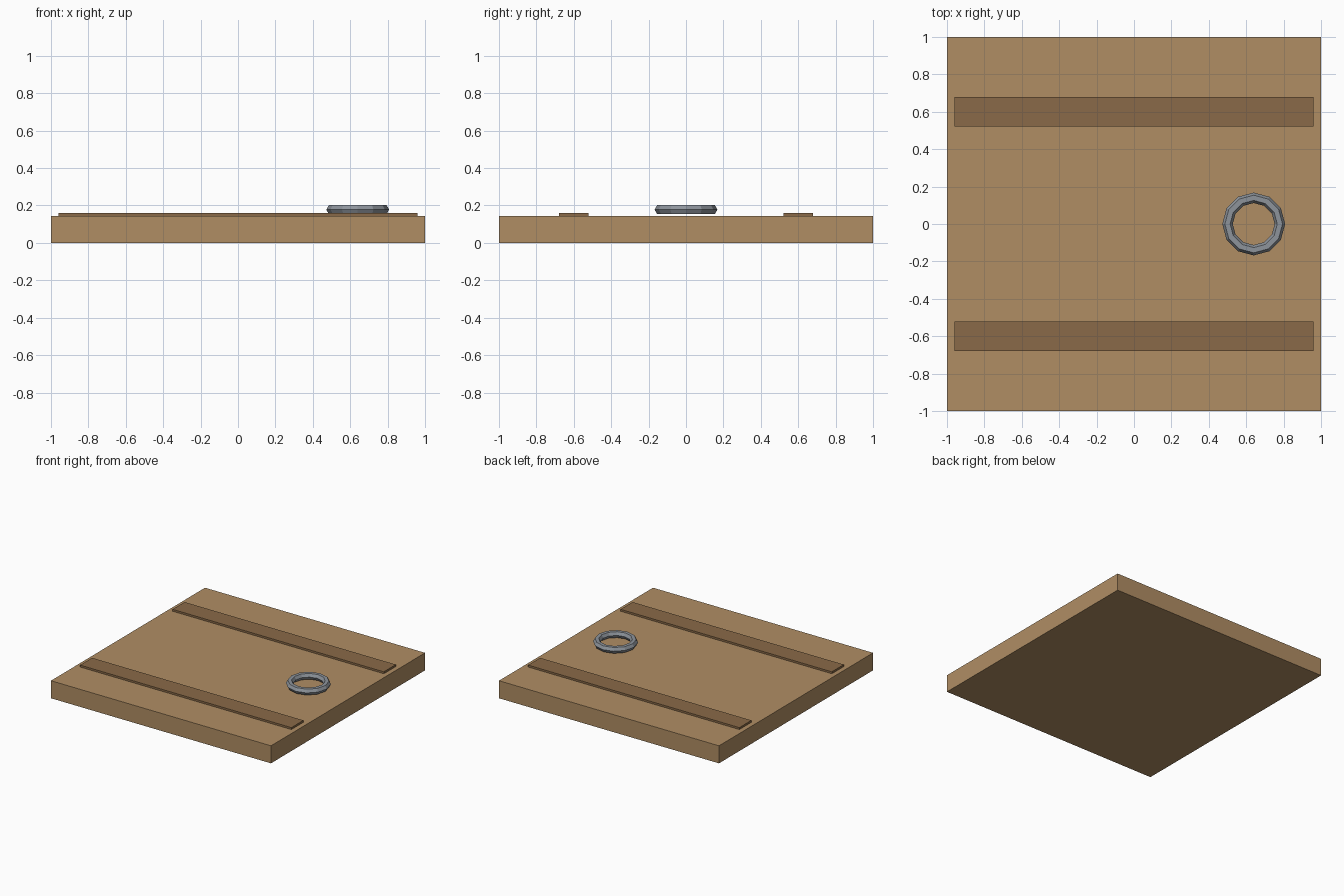
import bpy, bmesh, math
from mathutils import Vector

if "Cube" in bpy.data.objects:
    bpy.data.objects.remove(bpy.data.objects["Cube"])


def material(name, color):
    m = bpy.data.materials.new(name)
    m.diffuse_color = (*color, 1)
    m.use_nodes = True
    m.node_tree.nodes["Principled BSDF"].inputs["Base Color"].default_value = m.diffuse_color
    return m


WOOD = material("light wood", (0.434, 0.270, 0.127))
DARK = material("dark wood", (0.254, 0.144, 0.065))
METAL = material("grey metal", (0.270, 0.296, 0.330))


def finish(name, bm, mat):
    bmesh.ops.recalc_face_normals(bm, faces=bm.faces)
    mesh = bpy.data.meshes.new(name)
    bm.to_mesh(mesh)
    bm.free()
    mesh.materials.append(mat)
    obj = bpy.data.objects.new(name, mesh)
    bpy.context.collection.objects.link(obj)
    return obj


def box(name, low, high, mat):
    low, high = Vector(low), Vector(high)
    bm = bmesh.new()
    bmesh.ops.create_cube(bm, size=1)
    bmesh.ops.scale(bm, vec=high - low, verts=bm.verts)
    bmesh.ops.translate(bm, vec=(low + high) / 2, verts=bm.verts)
    return finish(name, bm, mat)


def ring(name, center, major, minor, sides, section, mat):
    bm = bmesh.new()
    loops = []
    for i in range(sides):
        a = math.tau * i / sides
        loop = []
        for j in range(section):
            b = math.tau * j / section
            r = major + minor * math.cos(b)
            p = Vector((r * math.cos(a), r * math.sin(a), minor * math.sin(b)))
            loop.append(bm.verts.new(p + Vector(center)))
        loops.append(loop)
    for i in range(sides):
        p, q = loops[i], loops[(i + 1) % sides]
        for j in range(section):
            k = (j + 1) % section
            bm.faces.new((p[j], q[j], q[k], p[k]))
    return finish(name, bm, mat)


# Main wooden slab
box("hatch_panel", (-1, -1, 0), (1, 1, 0.144), WOOD)

# Two raised battens across the slab
for label, y in (("front", -0.6), ("back", 0.6)):
    box(label + "_batten", (-0.96, y - 0.078, 0.144), (0.96, y + 0.078, 0.16), DARK)

# Faceted pull ring
ring("pull_ring", (0.64, 0, 0.178), 0.14, 0.028, 12, 6, METAL)
